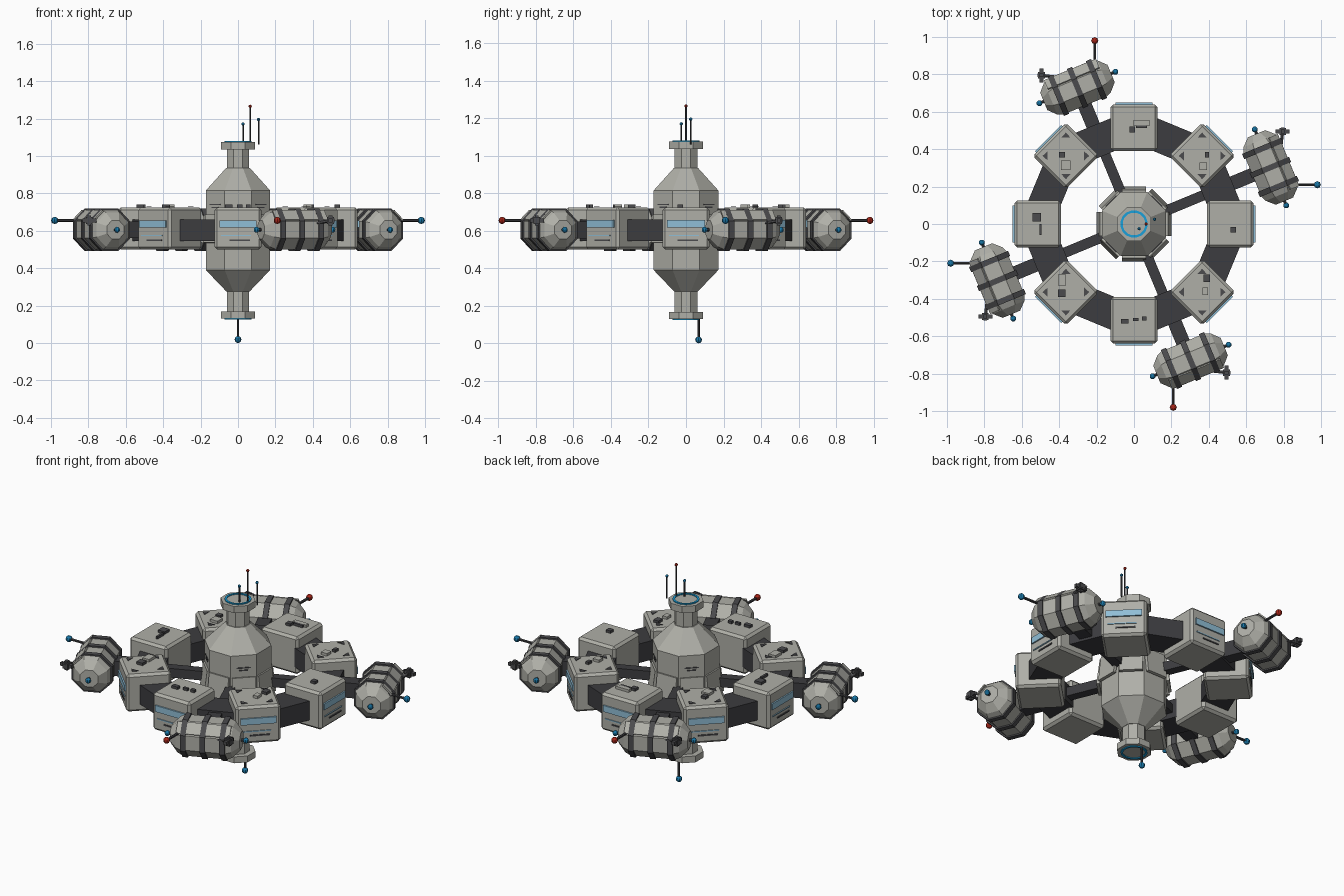
import bpy, bmesh
from math import cos, sin, pi, radians
from mathutils import Matrix, Vector

cube = bpy.data.objects.get("Cube")
if cube:
    bpy.data.objects.remove(cube, do_unlink=True)


def material(name, rgb):
    m = bpy.data.materials.new(name)
    m.use_nodes = True
    m.diffuse_color = (*rgb, 1)
    m.node_tree.nodes["Principled BSDF"].inputs["Base Color"].default_value = (*rgb, 1)
    return m


HULL = material("hull grey", (.43, .43, .39))
DARK = material("dark frame", (.045, .045, .05))
TRIM = material("trim grey", (.07, .07, .075))
GLASS = material("window blue", (.28, .52, .68))
BLUE = material("signal blue", (.01, .19, .4))
GLOW = material("ring blue", (.01, .35, .7))
RED = material("signal red", (.4, .02, .01))


def finish(name, bm, mat, matrix=Matrix()):
    bmesh.ops.recalc_face_normals(bm, faces=bm.faces)
    mesh = bpy.data.meshes.new(name)
    bm.to_mesh(mesh)
    bm.free()
    mesh.materials.append(mat)
    ob = bpy.data.objects.new(name, mesh)
    ob.matrix_world = matrix
    bpy.context.collection.objects.link(ob)
    return ob


def box(name, centre, size, mat, matrix=Matrix(), bevel=0, turn=Matrix()):
    bm = bmesh.new()
    bmesh.ops.create_cube(bm, size=1)
    bmesh.ops.transform(bm, verts=bm.verts, matrix=turn @ Matrix.Diagonal((*size, 1)))
    bmesh.ops.translate(bm, verts=bm.verts, vec=centre)
    if bevel:
        bmesh.ops.bevel(bm, geom=bm.edges[:], offset=bevel, segments=1, affect='EDGES')
    return finish(name, bm, mat, matrix)


def lathe(name, profile, sides, mat, matrix=Matrix(), closed=False):
    """Turn (radius, height) points around z, with flat sides facing the axes."""
    bm = bmesh.new()
    k = 1 / cos(pi / sides)
    rings = [[bm.verts.new((r * k * cos(2 * pi * (i + .5) / sides),
                            r * k * sin(2 * pi * (i + .5) / sides), z))
              for i in range(sides)] for r, z in profile]
    pairs = list(zip(rings, rings[1:]))
    if closed:
        pairs.append((rings[-1], rings[0]))
    else:
        bm.faces.new(rings[0])
        bm.faces.new(rings[-1])
    for a, b in pairs:
        for i in range(sides):
            j = (i + 1) % sides
            bm.faces.new((a[i], a[j], b[j], b[i]))
    return finish(name, bm, mat, matrix)


def ball(name, centre, radius, mat, matrix=Matrix()):
    bm = bmesh.new()
    bmesh.ops.create_uvsphere(bm, u_segments=8, v_segments=6, radius=radius)
    bmesh.ops.translate(bm, verts=bm.verts, vec=centre)
    return finish(name, bm, mat, matrix)


def rod(name, start, end, radius, mat, matrix=Matrix()):
    a, b = Vector(start), Vector(end)
    d = b - a
    m = Matrix.Translation(a) @ d.to_track_quat('Z', 'Y').to_matrix().to_4x4()
    return lathe(name, [(radius, 0), (radius, d.length)], 6, mat, matrix @ m)


def spin(degrees):
    return Matrix.Rotation(radians(degrees), 4, 'Z')


# Central hub with necks and docking collars
lathe("hub", [(.062, .275), (.172, .39), (.172, .815), (.064, .935)], 8, HULL)
for label, neck, collar, face in (("upper", (.93, 1.04), (1.035, 1.075), 1.07),
                                  ("lower", (.165, .28), (.13, .168), .135)):
    lathe(label + "_neck", [(.06, z) for z in neck], 8, HULL)
    lathe(label + "_collar", [(.09, z) for z in collar], 8, HULL)
    lathe(label + "_docking_ring", [(.06, face - .01), (.072, face - .01),
                                    (.072, face + .01), (.06, face + .01)],
          16, GLOW, closed=True)

# Flared plates around the hub, with markings on the diagonal sides
for i in range(8):
    m = spin(45 * i)
    box("hub_plate", (.183, 0, .61), (.018, .13, .15), HULL, m,
        turn=Matrix.Rotation(radians(-7), 4, 'Y'))
    if i % 2:
        for z, w in ((.74, .08), (.725, .05)):
            box("hub_marking", (.172, 0, z), (.008, w, .006), TRIM, m)

# Mast antennas and lower probe
for x, y, low, high, mat in ((.027, -.025, 1.07, 1.17, BLUE), (.065, 0, 1.07, 1.265, RED),
                             (.11, .025, 1.06, 1.195, BLUE)):
    rod("mast_antenna", (x, y, low), (x, y, high), .004, DARK)
    ball("mast_tip", (x, y, high), .009, mat)
rod("lower_probe", (0, .067, .14), (0, .067, .02), .006, DARK)
ball("lower_probe_tip", (0, .067, .018), .018, BLUE)

# Ring corridor
lathe("ring_corridor", [(.4, .545), (.57, .545), (.57, .66), (.4, .66)], 16, DARK, closed=True)

# Habitat modules with windows on the outer side
for i in range(8):
    m = spin(45 * i)
    box("habitat_module", (.515, 0, .612), (.25, .25, .225), HULL, m, bevel=.014)
    box("module_window", (.644, 0, .637), (.009, .2, .038), GLASS, m)
    box("module_vent", (.642, .01, .55), (.006, .11, .008), TRIM, m)
    box("module_blue_strip", (.642, -.01, .575), (.006, .16, .006), GLASS, m)
    if i % 2:
        for q in range(4):
            spot = Matrix.Translation((.515, 0, .727)) @ spin(45 + 90 * q)
            bm = bmesh.new()
            for p in ((.125, 0), (.098, .024), (.098, -.024)):
                bm.verts.new((*p, 0))
            f = bm.faces.new(bm.verts)
            top = bmesh.ops.extrude_face_region(bm, geom=[f])["geom"]
            bmesh.ops.translate(bm, vec=(0, 0, .003),
                                verts=[v for v in top if isinstance(v, bmesh.types.BMVert)])
            finish("corner_mark", bm, TRIM, m @ spot)

# Roof equipment: x, y, width, depth
DARK_UNITS = ((-.01, .505, .03, .03), (.04, .52, .06, .015), (-.52, .035, .045, .045),
              (-.5, -.03, .012, .06), (.53, -.03, .03, .03), (-.05, -.52, .04, .025),
              (.01, -.51, .03, .015), (.055, -.505, .025, .02), (.39, .37, .02, .03),
              (-.385, .37, .03, .03), (-.385, -.37, .04, .04), (.39, -.29, .035, .04))
LIGHT_UNITS = ((.04, .54, .09, .025), (-.365, .315, .05, .05), (.37, .31, .04, .04),
               (-.385, -.3, .045, .06), (.38, -.36, .03, .04))
for units, mat in ((DARK_UNITS, TRIM), (LIGHT_UNITS, HULL)):
    for x, y, w, d in units:
        box("roof_unit", (x, y, .73), (w, d, .02), mat)

# Spokes and outer pods
POD = [(.05, -.195), (.092, -.155), (.105, -.125), (.105, .125), (.092, .155), (.05, .195)]
for i in range(4):
    quarter = spin(90 * i)
    m = spin(90 * i + 22.5)
    box("spoke", (.29, 0, .605), (.26, .055, .055), DARK, m)
    box("pod_connector", (.635, 0, .605), (.15, .075, .09), DARK, m)

    # Pod body lies along the tangent
    lying = m @ Matrix.Translation((.79, 0, .605)) @ Matrix.Rotation(-pi / 2, 4, 'X')
    lathe("pod", POD, 8, HULL, lying)
    for c in (-.11, 0, .11):
        lathe("pod_band", [(.113, c - .015), (.113, c + .015)], 8, TRIM, lying)
    for s in (-1, 1):
        ball("pod_end_light", (.79, s * .22, .605), .016, BLUE, m)
        rod("pod_end_stub", (.79, s * .19, .605), (.79, s * .22, .605), .008, DARK, m)
    box("pod_panel", (.867, 0, .682), (.008, .3, .07), HULL, m,
        turn=Matrix.Rotation(radians(-45), 4, 'Y'))

    # Pod antenna and thruster cluster
    rod("pod_antenna", (.84, .21, .655), (.98, .21, .655), .007, DARK, quarter)
    ball("pod_antenna_tip", (.98, .21, .655), .019, RED if i % 2 else BLUE, quarter)
    rod("thruster_arm", (.785, .41, .64), (.795, .495, .655), .008, TRIM, quarter)
    for size in ((.075, .02, .02), (.02, .04, .02), (.02, .02, .055), (.036, .036, .036)):
        box("thruster_cluster", (.795, .495, .655), size, TRIM, quarter)
